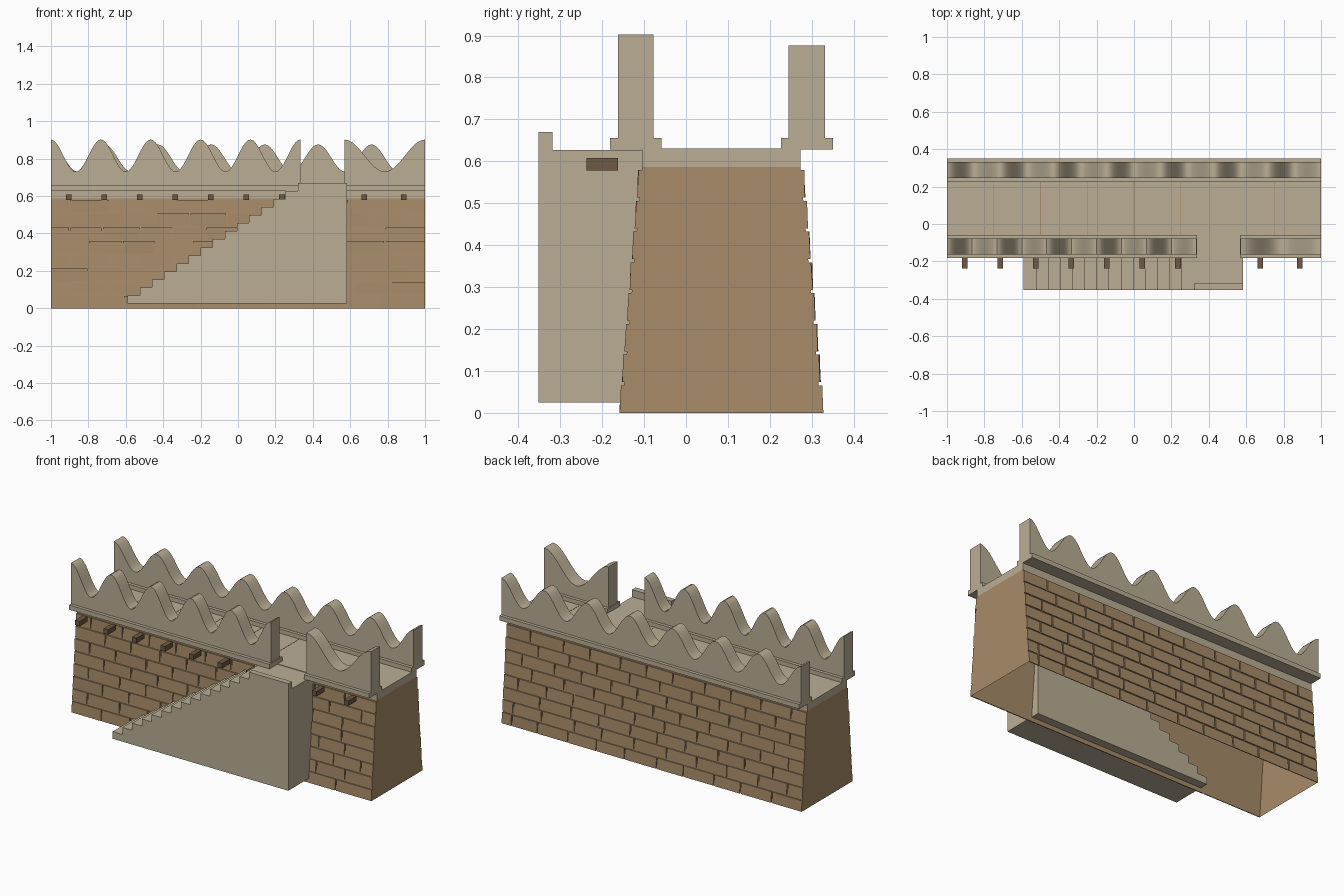
import bpy, bmesh, math, random
from mathutils import Vector

random.seed(4)
cube = bpy.data.objects.get("Cube")
if cube:
    bpy.data.objects.remove(cube)


def material(name, rgb):
    m = bpy.data.materials.new(name)
    m.use_nodes = True
    m.diffuse_color = (*rgb, 1)
    m.node_tree.nodes["Principled BSDF"].inputs["Base Color"].default_value = (*rgb, 1)
    return m


STONE = material("pale stone", (0.49, 0.42, 0.30))
BRICK = material("tan brick", (0.386, 0.258, 0.138))
WOOD = material("dark wood", (0.16, 0.10, 0.06))


def finish(bm, name, mat, smooth=False):
    bmesh.ops.recalc_face_normals(bm, faces=bm.faces)
    mesh = bpy.data.meshes.new(name)
    bm.to_mesh(mesh)
    bm.free()
    mesh.materials.append(mat)
    ob = bpy.data.objects.new(name, mesh)
    bpy.context.collection.objects.link(ob)
    if smooth:
        bpy.ops.object.select_all(action='DESELECT')
        ob.select_set(True)
        bpy.context.view_layer.objects.active = ob
        bpy.ops.object.shade_smooth_by_angle(angle=math.radians(35))
    return ob


def add_prism(bm, ring_a, ring_b, caps=True):
    """Join two matching rings of points into a solid."""
    a = [bm.verts.new(p) for p in ring_a]
    b = [bm.verts.new(p) for p in ring_b]
    for i in range(len(a)):
        j = (i + 1) % len(a)
        bm.faces.new((a[i], a[j], b[j], b[i]))
    if caps:
        bm.faces.new(a)
        bm.faces.new(b[::-1])


def extrude_y(name, profile, y0, y1, mat, smooth=False):
    bm = bmesh.new()
    add_prism(bm, [(x, y0, z) for x, z in profile], [(x, y1, z) for x, z in profile])
    return finish(bm, name, mat, smooth)


def box(name, x, y, z, mat):
    return extrude_y(name, [(x[0], z[0]), (x[1], z[0]), (x[1], z[1]), (x[0], z[1])],
                     y[0], y[1], mat)


# Tapered wall body, hollow and open underneath
WALL_H = 0.587
FRONT = (-0.153, -0.105)
BACK = (0.322, 0.273)
bm = bmesh.new()
add_prism(bm, [(-1, FRONT[0], 0), (1, FRONT[0], 0), (1, BACK[0], 0), (-1, BACK[0], 0)],
          [(-1, FRONT[1], WALL_H), (1, FRONT[1], WALL_H),
           (1, BACK[1], WALL_H), (-1, BACK[1], WALL_H)], caps=False)
top = [v for v in bm.verts if v.co.z > 0.1]
bmesh.ops.contextual_create(bm, geom=top)
finish(bm, "wall_body", BRICK)


# Brick courses on a sloping face
def brick_face(name, slope, out):
    bm = bmesh.new()
    rows = 8
    course = WALL_H / rows
    gap = 0.004

    def at(x, z, depth):
        y = slope[0] + (slope[1] - slope[0]) * z / WALL_H
        return Vector((x, y + out * depth, z))

    for row in range(rows):
        z0, z1 = row * course, (row + 1) * course - 2 * gap
        x = -1.0
        length = 0.1 if row % 2 else 0.2
        while x < 0.999:
            end = min(1, x + length)
            if 1 - end < 0.06:
                end = 1
            x0 = x if x == -1 else x + gap
            x1 = end if end == 1 else end - gap
            low, high = random.uniform(0.004, 0.006), random.uniform(0.006, 0.009)
            add_prism(bm, [at(x0, z0, 0), at(x1, z0, 0), at(x1, z1, 0), at(x0, z1, 0)],
                      [at(x0, z0, low), at(x1, z0, low), at(x1, z1, high), at(x0, z1, high)])
            x = end
            length = random.uniform(0.17, 0.22)
    finish(bm, name, BRICK)


brick_face("front_bricks", FRONT, -1)
brick_face("back_bricks", BACK, 1)

# Walkway slab with thin joints between the paving stones
SLAB_TOP = 0.63
box("walkway_slab", (-1, 1), (FRONT[1], BACK[1]), (WALL_H, SLAB_TOP), STONE)
for i in range(1, 8):
    x = -1 + i * 0.25
    if i != 6:
        box(f"paving_joint_{i}", (x - 0.002, x + 0.002), (-0.06, 0.225),
            (SLAB_TOP, SLAB_TOP + 0.001), BRICK)


# Wavy parapets on low plinths
def parapet(name, x0, x1, waves, body, plinth, peak, lip):
    steps = waves * 20
    wave = []
    for i in range(steps + 1):
        t = i / steps
        z = peak - 0.085 * (1 - math.cos(t * waves * math.tau)) * (peak - 0.73) / 0.17
        wave.append((x0 + (x1 - x0) * t, z))
    extrude_y(name, [(x1, SLAB_TOP), (x0, SLAB_TOP)] + wave, *body, STONE, smooth=True)
    box(name + "_plinth", (max(-1, x0 - lip), min(1, x1 + lip)), plinth,
        (SLAB_TOP - 0.002, 0.656), STONE)


front_body, front_plinth = (-0.162, -0.078), (-0.181, -0.059)
parapet("front_parapet_long", -1, 0.333, 5, front_body, front_plinth, 0.902, 0.004)
parapet("front_parapet_short", 0.57, 1, 1, front_body, front_plinth, 0.902, 0.004)
parapet("back_parapet", -1, 1, 7, (0.245, 0.331), (0.226, 0.35), 0.876, 0)

# Staircase and landing
STAIR_Y = (-0.352, -0.10)
STEPS, RUN, RISE = 14, 0.065, 0.043
X0, Z0 = -0.59, 0.025
landing_x, landing_z = X0 + STEPS * RUN, Z0 + STEPS * RISE
profile = [(X0, Z0)]
for i in range(STEPS):
    z = Z0 + (i + 1) * RISE
    profile += [(X0 + i * RUN, z), (X0 + (i + 1) * RUN, z)]
profile.append((landing_x, Z0))
extrude_y("staircase", profile, *STAIR_Y, STONE)
box("landing", (landing_x, 0.582), STAIR_Y, (Z0, landing_z), STONE)
box("landing_kerb", (landing_x, 0.582), (STAIR_Y[0], -0.318), (landing_z, 0.67), STONE)

# Projecting beam ends
beams = [-0.905 + i * 0.19 for i in range(7)] + [0.675, 0.887]
for i, x in enumerate(beams):
    box(f"beam_end_{i + 1}", (x - 0.015, x + 0.015), (-0.237, -0.162), (0.578, 0.608), WOOD)
